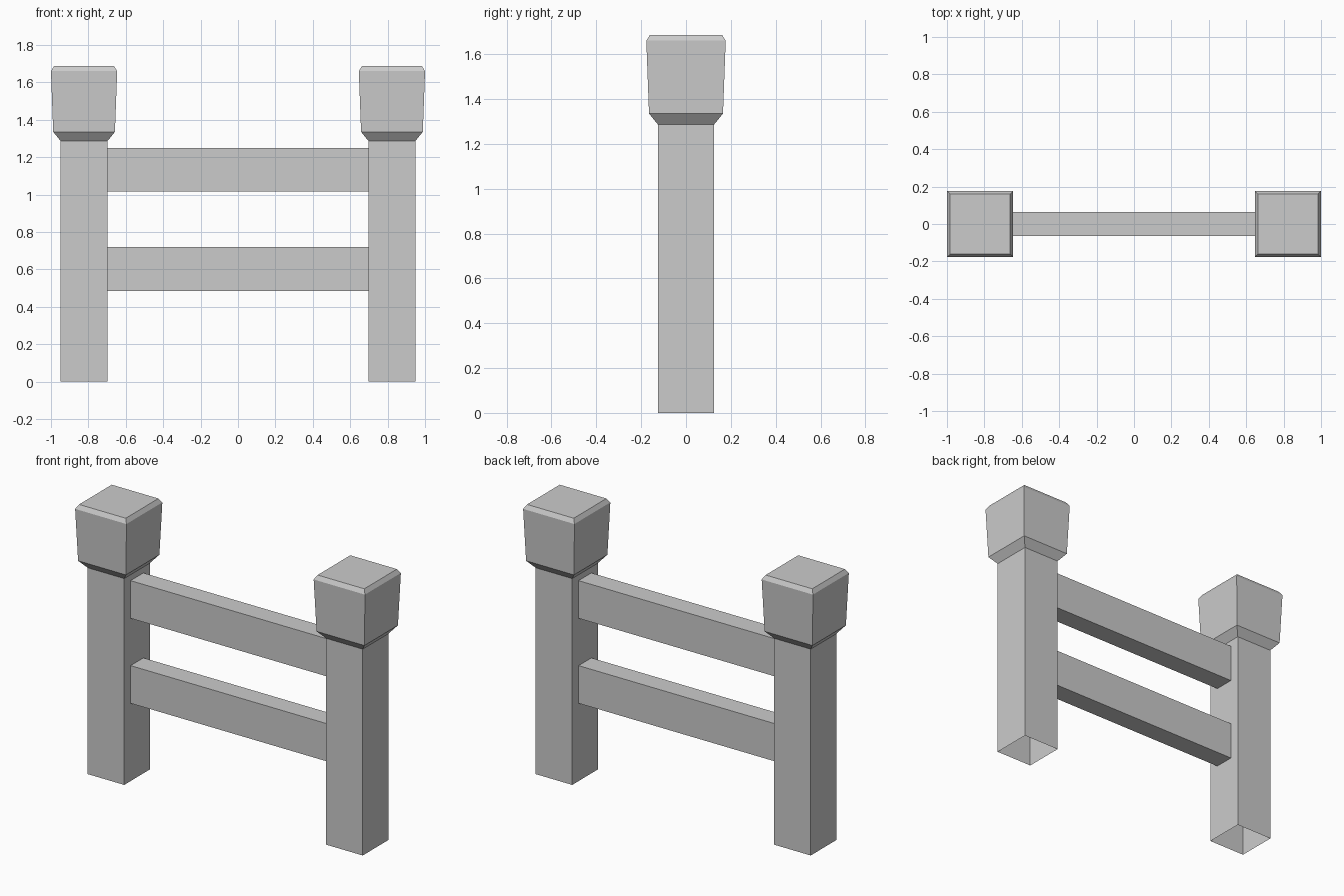
import bpy
import bmesh

cube = bpy.data.objects.get("Cube")
if cube:
    bpy.data.objects.remove(cube, do_unlink=True)

stone = bpy.data.materials.new("plain_grey")
stone.use_nodes = True
grey = (0.6, 0.6, 0.6, 1)
stone.diffuse_color = grey
stone.node_tree.nodes["Principled BSDF"].inputs["Base Color"].default_value = grey

POST_X = 0.823
POST_HALF = 0.126
RAIL_HALF_Y = 0.063


def add_object(name, bm):
    bmesh.ops.recalc_face_normals(bm, faces=bm.faces)
    mesh = bpy.data.meshes.new(name)
    bm.to_mesh(mesh)
    bm.free()
    mesh.materials.append(stone)
    obj = bpy.data.objects.new(name, mesh)
    bpy.context.collection.objects.link(obj)
    return obj


def square_stack(name, x, profile, close_top):
    """Loft square rings given as (half width, height); the bottom stays open."""
    bm = bmesh.new()
    corners = ((-1, -1), (1, -1), (1, 1), (-1, 1))
    rings = [[bm.verts.new((x + h * cx, h * cy, z)) for cx, cy in corners]
             for h, z in profile]
    for low, high in zip(rings, rings[1:]):
        for i in range(4):
            j = (i + 1) % 4
            bm.faces.new((low[i], low[j], high[j], high[i]))
    if close_top:
        bm.faces.new(rings[-1])
    return add_object(name, bm)


def rail(name, bottom, top):
    """Box between the inner faces of the two posts."""
    bm = bmesh.new()
    bmesh.ops.create_cube(bm, size=1)
    length = 2 * (POST_X - POST_HALF)
    for v in bm.verts:
        v.co.x *= length
        v.co.y *= 2 * RAIL_HALF_Y
        v.co.z = top if v.co.z > 0 else bottom
    return add_object(name, bm)


# Posts with flared, bevelled caps
cap_profile = [(POST_HALF, 1.287), (0.165, 1.335), (0.177, 1.66), (0.161, 1.686)]
for side, sign in (("left", 1), ("right", -1)):
    square_stack(side + "_post", sign * POST_X, [(POST_HALF, 0), (POST_HALF, 1.287)], False)
    square_stack(side + "_post_cap", sign * POST_X, cap_profile, True)

# Horizontal rails
rail("upper_rail", 1.015, 1.25)
rail("lower_rail", 0.485, 0.72)
